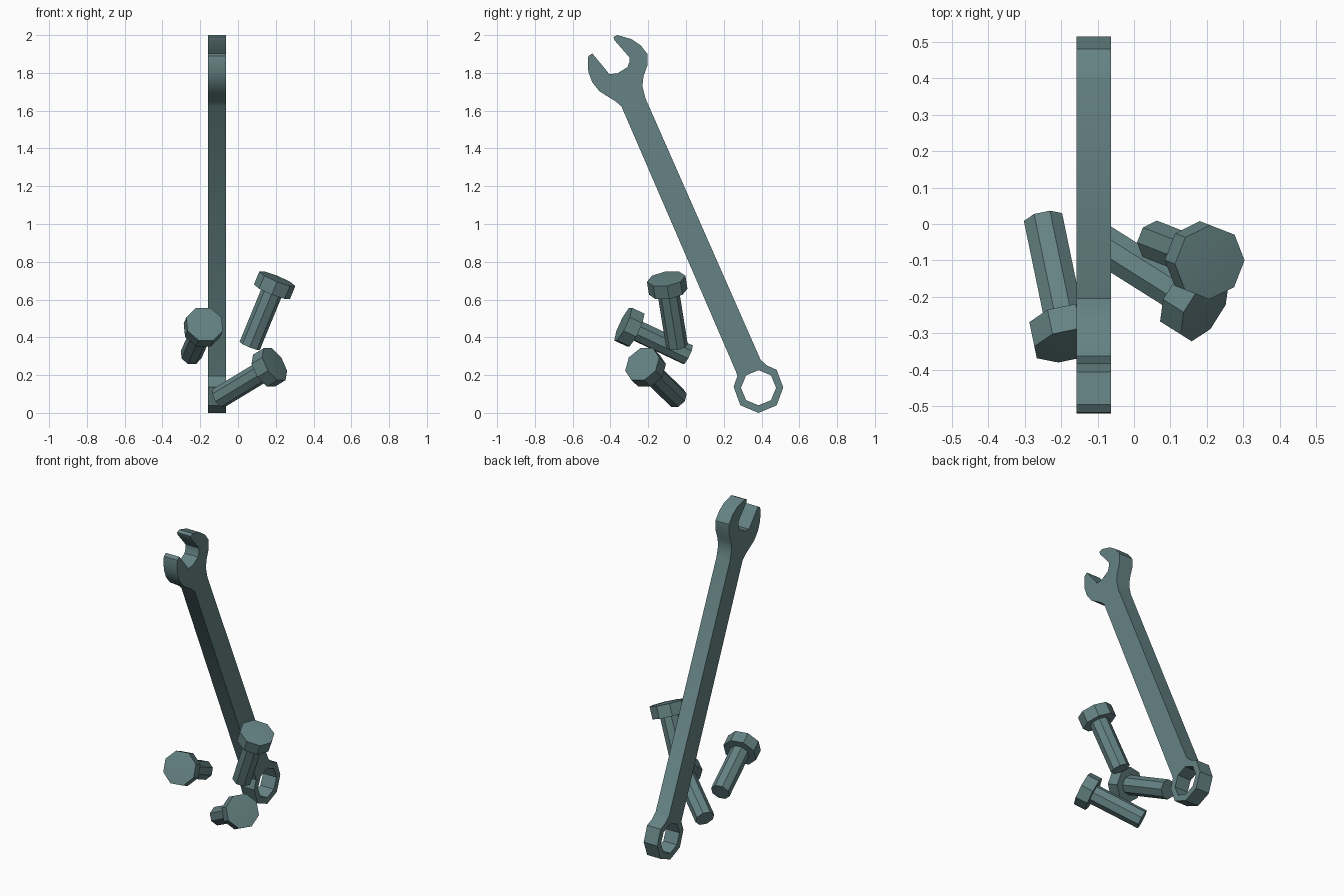
import bpy, bmesh
from math import radians, cos, sin, pi
from mathutils import Vector, Matrix

if "Cube" in bpy.data.objects:
    bpy.data.objects.remove(bpy.data.objects["Cube"])

# Dark teal steel
steel = bpy.data.materials.new("steel")
steel.diffuse_color = (0.13, 0.225, 0.23, 1)
steel.use_nodes = True
steel.node_tree.nodes["Principled BSDF"].inputs["Base Color"].default_value = steel.diffuse_color


def finish(ob):
    ob.data.materials.clear()
    ob.data.materials.append(steel)
    bpy.ops.object.select_all(action='DESELECT')
    ob.select_set(True)
    bpy.context.view_layer.objects.active = ob
    bpy.ops.object.shade_smooth_by_angle(angle=radians(30))


# Wrench: side outline (y, z) with an octagonal hole, extruded along x
outline = [
    (-0.342, 1.623), (-0.374, 1.65), (-0.416, 1.676), (-0.459, 1.703),
    (-0.496, 1.75), (-0.517, 1.804), (-0.52, 1.862), (-0.517, 1.889), (-0.496, 1.903),
    # jaw opening
    (-0.427, 1.82), (-0.406, 1.793), (-0.363, 1.798), (-0.31, 1.83),
    (-0.30, 1.857), (-0.30, 1.883), (-0.379, 1.973), (-0.384, 1.99), (-0.363, 2.0),
    # back of the jaw
    (-0.289, 1.979), (-0.241, 1.947), (-0.204, 1.9), (-0.204, 1.841),
    (-0.225, 1.782), (-0.231, 1.73), (-0.215, 1.666),
    # handle into ring end
    (0.395, 0.281), (0.43, 0.25), (0.48, 0.228),
    (0.515, 0.135), (0.48, 0.04), (0.384, 0.0), (0.288, 0.04),
    (0.252, 0.138), (0.272, 0.195), (0.266, 0.215),
]
hole = [(0.384 + 0.093 * cos(i * pi / 4), 0.133 + 0.093 * sin(i * pi / 4)) for i in range(8)]

curve = bpy.data.curves.new("wrench", 'CURVE')
curve.dimensions = '2D'
curve.fill_mode = 'BOTH'
curve.extrude = 0.0475
for pts in (outline, hole):
    sp = curve.splines.new('POLY')
    sp.points.add(len(pts) - 1)
    for p, (a, b) in zip(sp.points, pts):
        p.co = (a, b, 0, 1)
    sp.use_cyclic_u = True
wrench = bpy.data.objects.new("wrench", curve)
bpy.context.collection.objects.link(wrench)
wrench.rotation_euler = (pi / 2, 0, pi / 2)
wrench.location.x = -0.111
wrench.select_set(True)
bpy.context.view_layer.objects.active = wrench
bpy.ops.object.convert(target='MESH')
wrench = bpy.context.object
bm = bmesh.new()
bm.from_mesh(wrench.data)
bmesh.ops.remove_doubles(bm, verts=bm.verts, dist=0.0005)
bmesh.ops.recalc_face_normals(bm, faces=bm.faces)
bm.to_mesh(wrench.data)
bm.free()
finish(wrench)


# Bolts: octagonal shaft and slightly domed head, placed from shaft tip to head top
def bolt(name, tip, top):
    tip, top = Vector(tip), Vector(top)
    axis = top - tip
    length = axis.length
    head = 0.075
    bm = bmesh.new()
    for r, z0, z1 in ((0.058, 0, length - head), (0.103, length - head, length)):
        bmesh.ops.create_cone(bm, cap_ends=True, segments=8, radius1=r, radius2=r, depth=z1 - z0,
                              matrix=Matrix.Translation((0, 0, (z0 + z1) / 2))
                              @ Matrix.Rotation(pi / 8, 4, 'Z'))
    cap = max(bm.faces, key=lambda f: f.calc_center_median().z)
    bmesh.ops.poke(bm, faces=[cap], offset=0.006)
    me = bpy.data.meshes.new(name)
    bm.to_mesh(me)
    bm.free()
    ob = bpy.data.objects.new(name, me)
    bpy.context.collection.objects.link(ob)
    ob.matrix_world = Matrix.Translation(tip) @ axis.to_track_quat('Z', 'Y').to_matrix().to_4x4()
    finish(ob)


bolt("bolt_upright", (0.062, -0.048, 0.355), (0.208, -0.105, 0.71))
bolt("bolt_left", (-0.248, 0.01, 0.308), (-0.177, -0.333, 0.47))
bolt("bolt_low", (-0.10, -0.047, 0.08), (0.194, -0.232, 0.258))
